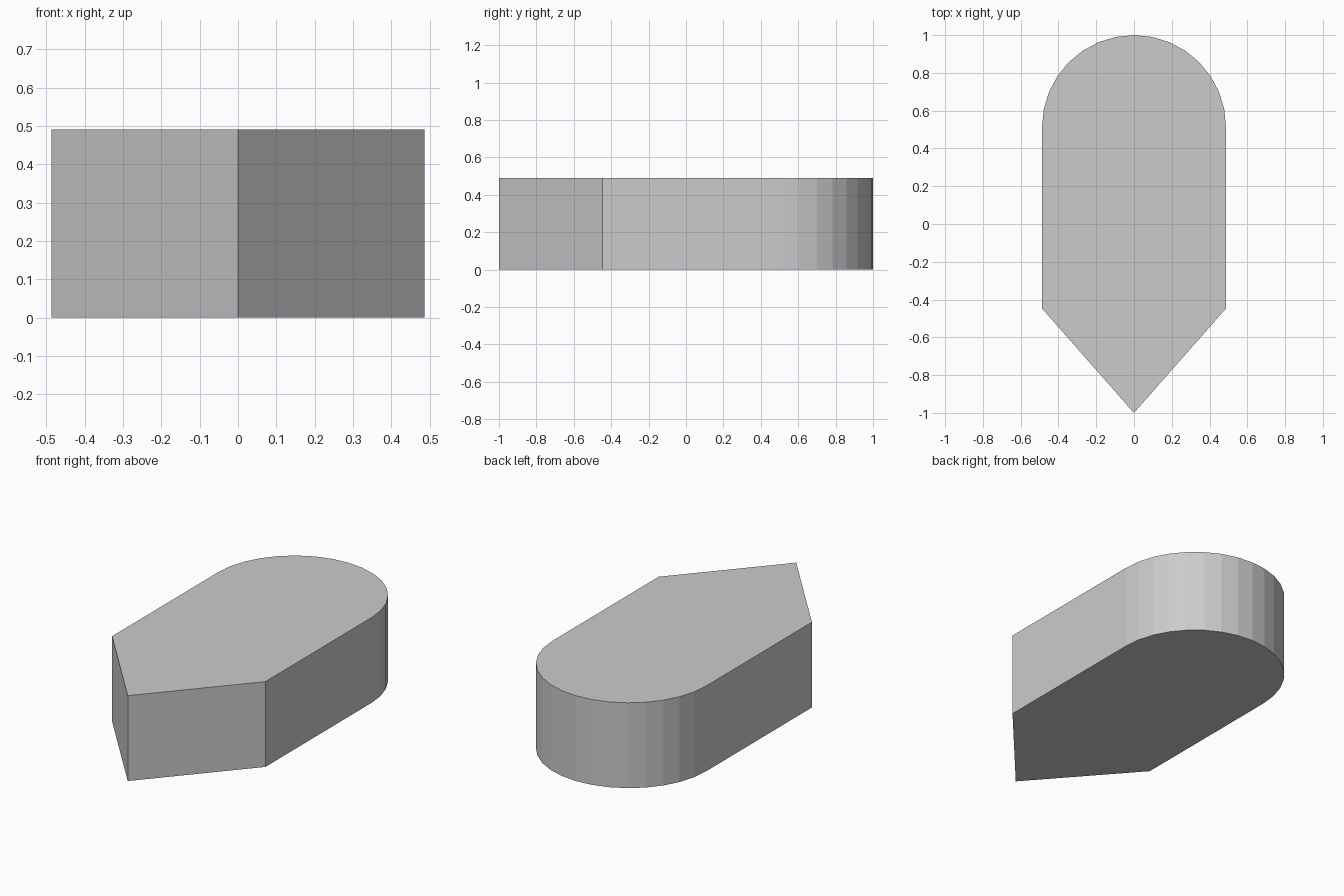
import bpy, bmesh
from math import sin, cos, pi

if "Cube" in bpy.data.objects:
    bpy.data.objects.remove(bpy.data.objects["Cube"])

HALF_W, HEIGHT, SHOULDER = 0.487, 0.49, -0.447
SEGMENTS = 16  # facets around the rounded end

# Outline: pointed front, straight sides, half-round back
outline = [(-HALF_W, SHOULDER), (0, -1), (HALF_W, SHOULDER)]
for i in range(SEGMENTS + 1):
    a = pi * i / SEGMENTS
    outline.append((HALF_W * cos(a), 1 - HALF_W + HALF_W * sin(a)))

# Extrude the outline into a solid block
bm = bmesh.new()
base = bm.faces.new([bm.verts.new((x, y, 0)) for x, y in outline])
top = bmesh.ops.extrude_face_region(bm, geom=[base], use_keep_orig=True)
verts = [v for v in top["geom"] if isinstance(v, bmesh.types.BMVert)]
bmesh.ops.translate(bm, verts=verts, vec=(0, 0, HEIGHT))
bmesh.ops.recalc_face_normals(bm, faces=bm.faces)

mesh = bpy.data.meshes.new("pointed_block")
bm.to_mesh(mesh)
bm.free()
block = bpy.data.objects.new("pointed_block", mesh)
bpy.context.collection.objects.link(block)
